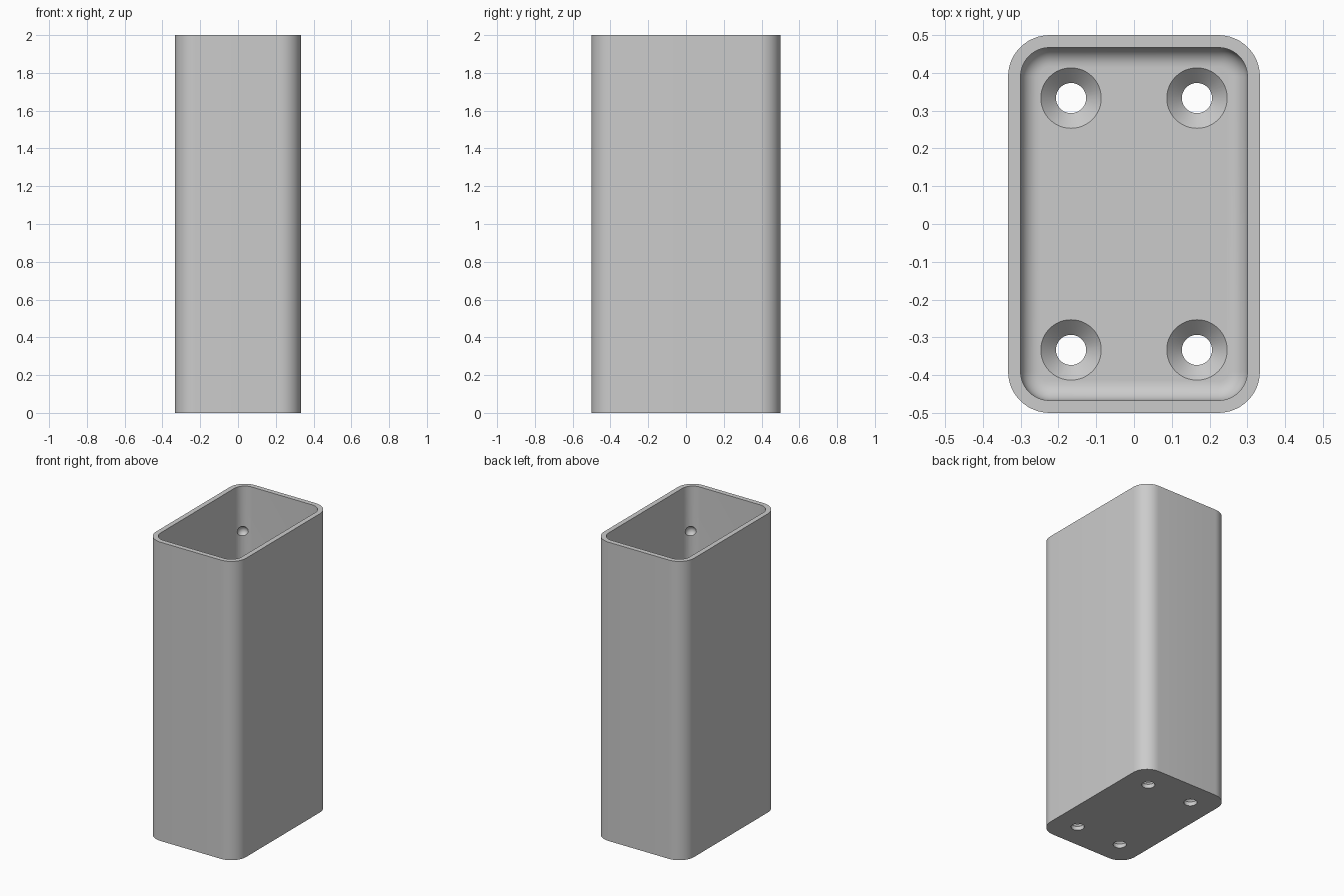
import bpy, bmesh, math
from mathutils import Vector

if "Cube" in bpy.data.objects:
    bpy.data.objects.remove(bpy.data.objects["Cube"])

grey = bpy.data.materials.new("light grey")
grey.diffuse_color = (0.6, 0.6, 0.6, 1)
grey.use_nodes = True
grey.node_tree.nodes["Principled BSDF"].inputs["Base Color"].default_value = grey.diffuse_color

HX, HY, R, WALL = 1 / 3, 0.5, 0.11, 0.033
FLOOR, FILLET, SEG = 0.067, 0.05, 12


def ring(bm, inset, z):
    """Rounded rectangle, drawn inward from the outer wall."""
    r = R - inset
    verts = []
    for k, (sx, sy) in enumerate([(1, 1), (-1, 1), (-1, -1), (1, -1)]):
        for i in range(SEG + 1):
            a = math.pi / 2 * (k + i / SEG)
            verts.append(bm.verts.new((sx * (HX - R) + r * math.cos(a),
                                       sy * (HY - R) + r * math.sin(a), z)))
    return verts


def to_object(bm, name):
    bmesh.ops.recalc_face_normals(bm, faces=bm.faces)
    mesh = bpy.data.meshes.new(name)
    bm.to_mesh(mesh)
    bm.free()
    mesh.materials.append(grey)
    obj = bpy.data.objects.new(name, mesh)
    bpy.context.collection.objects.link(obj)
    return obj


# Open box: outer wall, rim, inner wall, floor fillet
bm = bmesh.new()
steps = [(0, 0), (0, 2), (WALL, 2), (WALL, FLOOR + FILLET)]
for i in range(1, 9):
    a = math.pi / 2 * i / 8
    steps.append((WALL + FILLET * (1 - math.cos(a)),
                  FLOOR + FILLET * (1 - math.sin(a))))
rings = [ring(bm, *s) for s in steps]
for lo, hi in zip(rings, rings[1:]):
    for i in range(len(lo)):
        j = (i + 1) % len(lo)
        bm.faces.new((lo[i], lo[j], hi[j], hi[i]))
bm.faces.new(rings[0])
bm.faces.new(rings[-1])
box = to_object(bm, "box")

# Cutters: countersunk screw holes in the floor, dimples in the inner corners
holes, dimples = bmesh.new(), bmesh.new()
profile = [(0.04, -0.05), (0.04, FLOOR - 0.04), (0.08, FLOOR), (0.08, FLOOR + 0.03)]
for sx in (-1, 1):
    for sy in (-1, 1):
        loops = [[holes.verts.new((sx / 6 + r * math.cos(t * math.tau / 48),
                                   sy / 3 + r * math.sin(t * math.tau / 48), z))
                  for t in range(48)] for r, z in profile]
        for lo, hi in zip(loops, loops[1:]):
            for i in range(48):
                j = (i + 1) % 48
                holes.faces.new((lo[i], lo[j], hi[j], hi[i]))
        holes.faces.new(loops[0])
        holes.faces.new(loops[-1])

        d = (R - WALL - 0.015) * math.sqrt(0.5)
        ball = bmesh.ops.create_uvsphere(dimples, u_segments=24, v_segments=16, radius=0.035)
        bmesh.ops.translate(dimples, verts=ball["verts"],
                            vec=Vector((sx * (HX - R + d), sy * (HY - R + d), 1.7)))

for bm, name in ((holes, "screw_hole_cutter"), (dimples, "dimple_cutter")):
    cutter = to_object(bm, name)
    cutter.hide_render = True
    cutter.hide_viewport = True
    mod = box.modifiers.new(name, 'BOOLEAN')
    mod.operation = 'DIFFERENCE'
    mod.solver = 'EXACT'
    mod.object = cutter

# Bake the cuts, then smooth the rounded surfaces
bpy.context.view_layer.objects.active = box
box.select_set(True)
for mod in list(box.modifiers):
    bpy.ops.object.modifier_apply(modifier=mod.name)
for cutter in [o for o in bpy.data.objects if o != box]:
    bpy.data.objects.remove(cutter)
bpy.ops.object.shade_smooth_by_angle(angle=math.radians(30))
